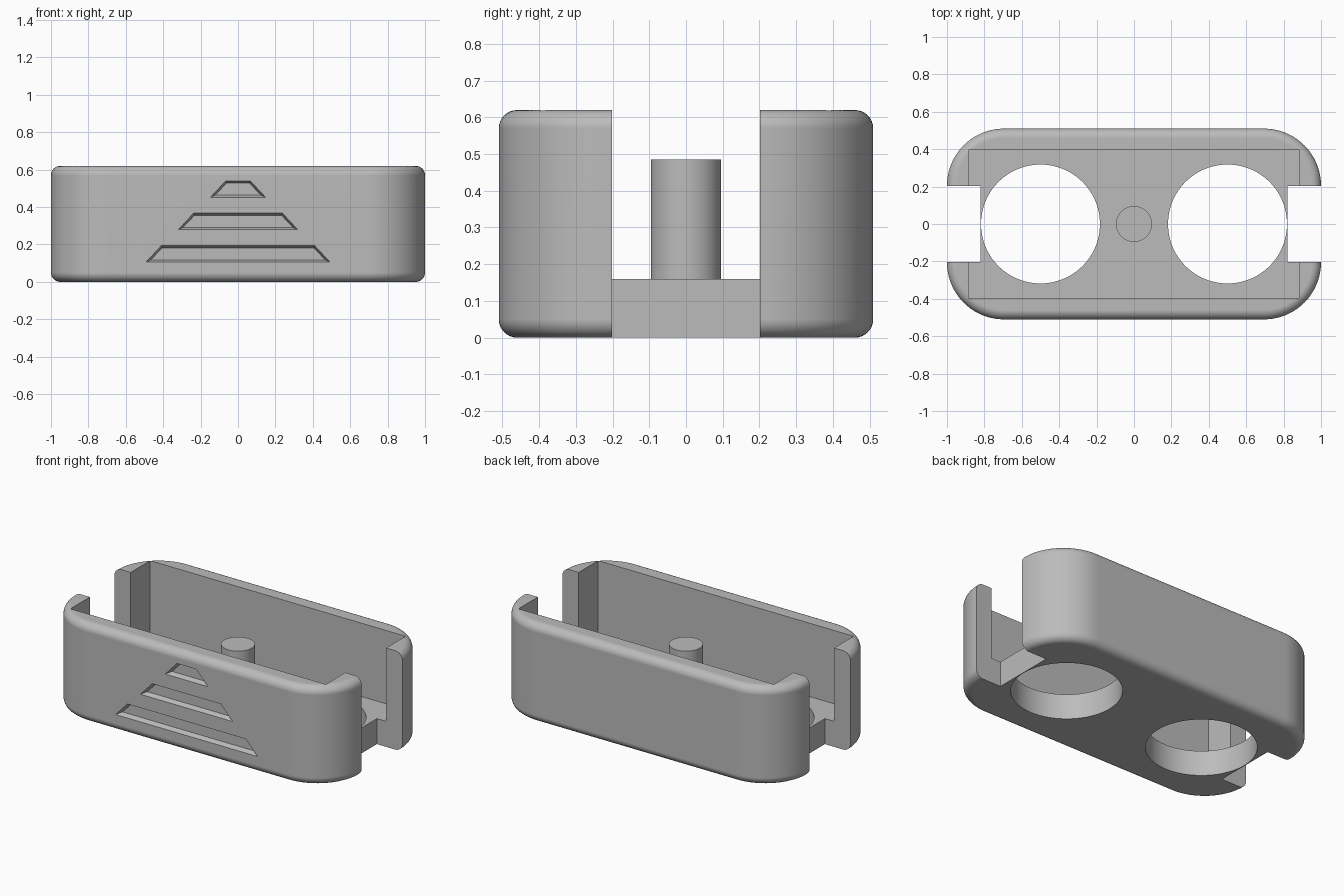
import bpy
import bmesh
from math import sin, cos, pi, radians
from mathutils import Matrix

if "Cube" in bpy.data.objects:
    bpy.data.objects.remove(bpy.data.objects["Cube"])

LENGTH, DEPTH, HEIGHT = 1.0, 0.51, 0.62   # half length, half depth, full height
CORNER, FILLET = 0.305, 0.05
FLOOR = 0.16

grey = bpy.data.materials.new("plain_grey")
grey.use_nodes = True
grey.diffuse_color = (0.5, 0.5, 0.5, 1)
grey.node_tree.nodes["Principled BSDF"].inputs["Base Color"].default_value = (0.5, 0.5, 0.5, 1)


def loft(name, rings):
    """Closed solid skinned through matching rings of points."""
    bm = bmesh.new()
    loops = [[bm.verts.new(p) for p in ring] for ring in rings]
    n = len(loops[0])
    for a, b in zip(loops, loops[1:]):
        for i in range(n):
            j = (i + 1) % n
            bm.faces.new((a[i], a[j], b[j], b[i]))
    bm.faces.new(loops[0][::-1])
    bm.faces.new(loops[-1])
    bmesh.ops.recalc_face_normals(bm, faces=bm.faces)
    mesh = bpy.data.meshes.new(name)
    bm.to_mesh(mesh)
    bm.free()
    mesh.materials.append(grey)
    obj = bpy.data.objects.new(name, mesh)
    bpy.context.collection.objects.link(obj)
    return obj


def box(name, x0, x1, y, z0, z1):
    plan = [(x0, -y), (x1, -y), (x1, y), (x0, y)]
    return loft(name, [[(px, py, z) for px, py in plan] for z in (z0, z1)])


def cylinder(name, x, radius, z0, z1, sides=96):
    plan = [(x + radius * cos(2 * pi * i / sides), radius * sin(2 * pi * i / sides))
            for i in range(sides)]
    return loft(name, [[(px, py, z) for px, py in plan] for z in (z0, z1)])


def rounded_ring(inset, z, steps=20):
    r = CORNER - inset
    ring = []
    for q, (sx, sy) in enumerate([(1, 1), (-1, 1), (-1, -1), (1, -1)]):
        for i in range(steps + 1):
            a = pi / 2 * (q + i / steps)
            ring.append((sx * (LENGTH - CORNER) + r * cos(a),
                         sy * (DEPTH - CORNER) + r * sin(a), z))
    return ring


def cut(target, cutter):
    cutter.hide_render = True
    mod = target.modifiers.new("cut", 'BOOLEAN')
    mod.operation, mod.solver, mod.object = 'DIFFERENCE', 'EXACT', cutter
    bpy.context.view_layer.objects.active = target
    bpy.ops.object.modifier_apply(modifier=mod.name)
    bpy.data.objects.remove(cutter)


def smooth(obj):
    bpy.ops.object.select_all(action='DESELECT')
    obj.select_set(True)
    bpy.context.view_layer.objects.active = obj
    bpy.ops.object.shade_smooth_by_angle(angle=radians(30))
    obj.modifiers.new("even_normals", 'WEIGHTED_NORMAL').keep_sharp = True


# Body: rounded slab with filleted rims
arc = [pi / 2 * i / 8 for i in range(9)]
levels = [(FILLET * (1 - sin(a)), FILLET * (1 - cos(a))) for a in arc]
rings = [rounded_ring(inset, z) for inset, z in levels]
rings += [rounded_ring(inset, HEIGHT - z) for inset, z in reversed(levels)]
body = loft("holder_body", rings)

# Open pocket, end slots and floor holes
cut(body, box("pocket_cutter", -0.886, 0.886, 0.395, FLOOR, 1))
for side in (-1, 1):
    cut(body, box("slot_cutter", side * 0.822, side * 1.2, 0.202, -0.1, 1))
    cut(body, cylinder("hole_cutter", side * 0.5, 0.318, -0.1, 0.3))

# Three trapezoid grooves on the front, narrowing upwards, with drafted walls
for k in range(3):
    z, half = 0.106 + 0.173 * k, 0.492 - 0.172 * k
    ramps = []
    for y, t in ((-DEPTH - 0.01, -0.004), (-DEPTH + 0.03, 0.012)):
        ramps.append([(-half + 2.2 * t, y, z + t), (half - 2.2 * t, y, z + t),
                      (half - 0.082 - t * 0.4, y, z + 0.088 - t),
                      (-half + 0.082 + t * 0.4, y, z + 0.088 - t)])
    cut(body, loft("groove_cutter", ramps))
smooth(body)

# Central post standing on the floor
post = cylinder("centre_post", 0, 0.096, FLOOR, 0.485)
smooth(post)
